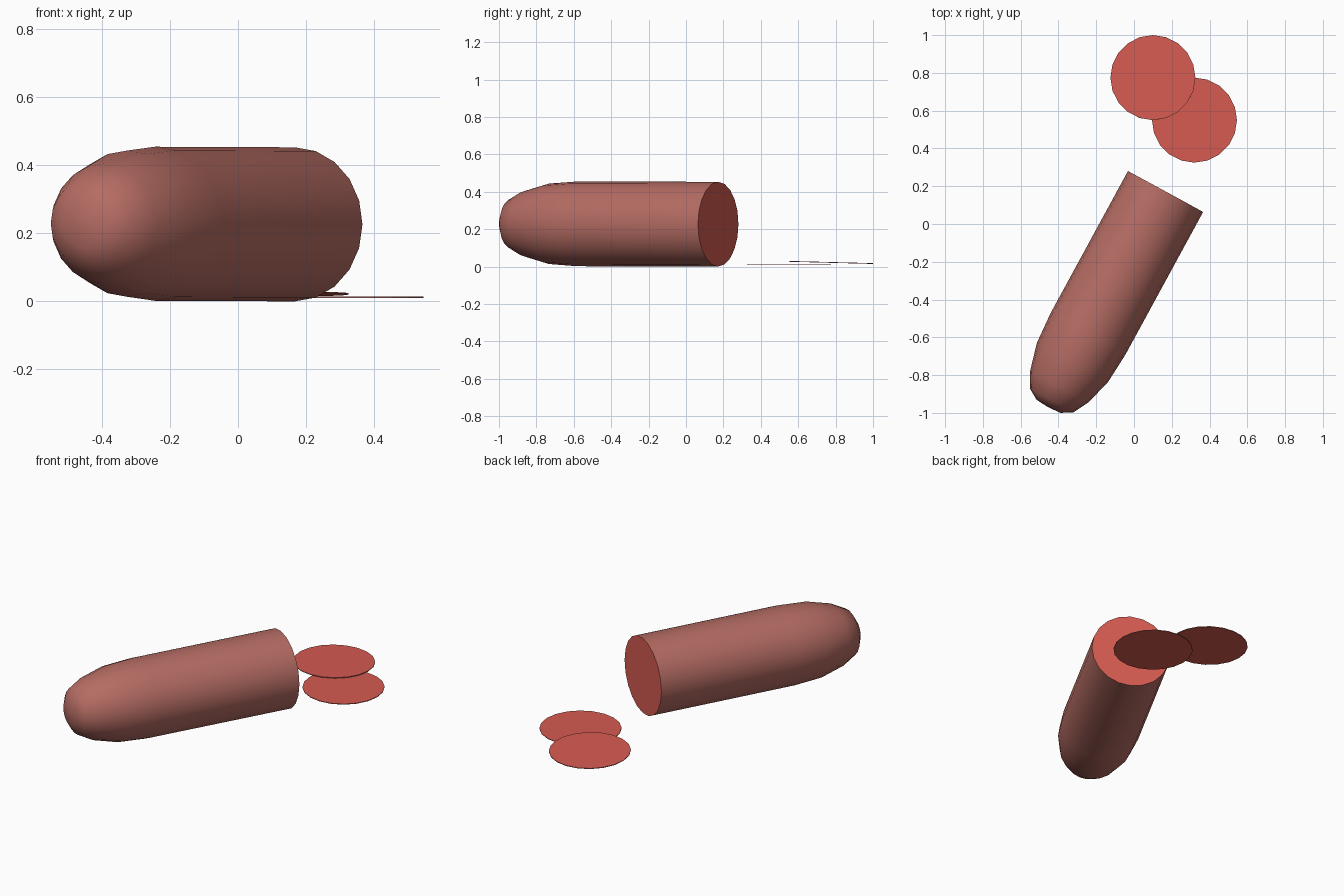
import bpy, bmesh, math
from mathutils import Vector, Matrix

if "Cube" in bpy.data.objects:
    bpy.data.objects.remove(bpy.data.objects["Cube"])

SIDES = 20


def material(name, rgb):
    m = bpy.data.materials.new(name)
    m.diffuse_color = (*rgb, 1)
    m.use_nodes = True
    m.node_tree.nodes["Principled BSDF"].inputs["Base Color"].default_value = m.diffuse_color
    return m


skin = material("brown skin", (0.46, 0.15, 0.125))
meat = material("red meat", (0.67, 0.105, 0.083))


def lathe(name, profile, matrix):
    """Rings of (distance, radius) along local z, with both ends closed."""
    bm = bmesh.new()
    rings = []
    for d, r in profile:
        rings.append([bm.verts.new((r * math.cos(2 * math.pi * i / SIDES),
                                    r * math.sin(2 * math.pi * i / SIDES), d))
                      for i in range(SIDES)])
    for a, b in zip(rings, rings[1:]):
        for i in range(SIDES):
            j = (i + 1) % SIDES
            bm.faces.new((a[i], a[j], b[j], b[i])).smooth = True
    start = bm.faces.new(rings[0][::-1])
    end = bm.faces.new(rings[-1])
    start.material_index = end.material_index = 1
    bm.transform(matrix)
    bm.normal_update()
    me = bpy.data.meshes.new(name)
    me.materials.append(skin)
    me.materials.append(meat)
    bm.to_mesh(me)
    bm.free()
    ob = bpy.data.objects.new(name, me)
    bpy.context.collection.objects.link(ob)
    return ob


# Sausage: straight from the cut end, then a rounded tip
axis = Vector((-0.478, -0.878, 0.002)).normalized()
side = Vector((-axis.y, axis.x, 0)).normalized()
up = axis.cross(side)
frame = Matrix((side, up, axis)).transposed().to_4x4()
frame.translation = (0.167, 0.172, 0.2265)
body = lathe("sausage", [(0, 0.2265), (0.86, 0.2265), (1.03, 0.215), (1.175, 0.176),
                         (1.26, 0.131), (1.295, 0.072), (1.300, 0.004)], frame)
# The tip is skin, only the cut end shows meat; keep the cut edge sharp
for p in body.data.polygons:
    if p.material_index == 1 and p.center.y < 0:
        p.material_index = 0
        p.use_smooth = True

# Two thin slices, the back one leaning on the front one
disc = [(-0.002, 0.225), (0.002, 0.225)]
lower = lathe("lower_slice", disc, Matrix.Translation((0.32, 0.55, 0.0125)))
upper = lathe("upper_slice", disc, Matrix.Translation((0.10, 0.775, 0.022))
              @ Matrix.Rotation(-0.026, 4, 'X'))
for ob in (lower, upper):
    for p in ob.data.polygons:
        p.use_smooth = False
